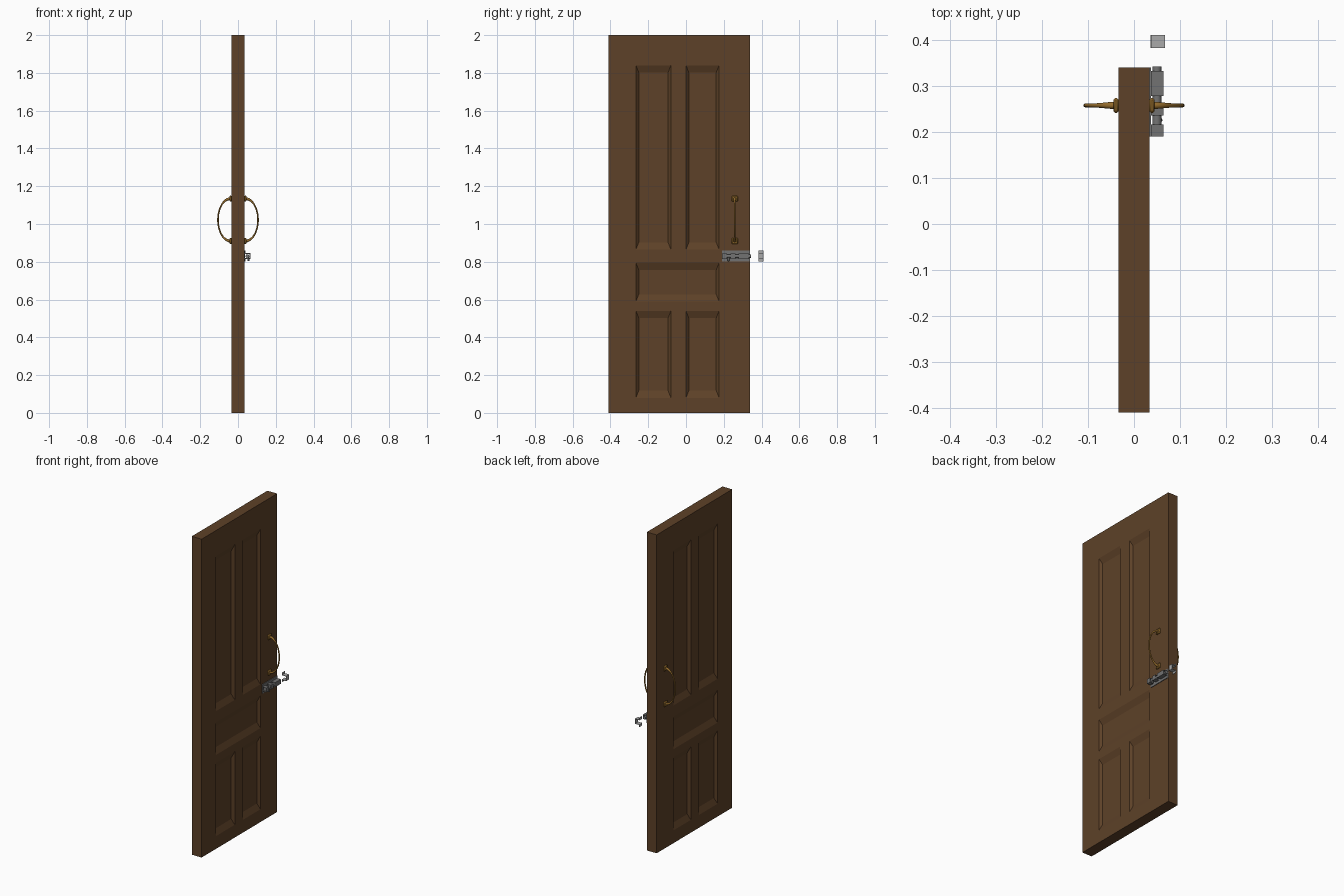
import bpy, bmesh, math
from mathutils import Vector, Matrix

if "Cube" in bpy.data.objects:
    bpy.data.objects.remove(bpy.data.objects["Cube"])


def material(name, col):
    m = bpy.data.materials.new(name)
    m.diffuse_color = (*col, 1)
    m.use_nodes = True
    m.node_tree.nodes["Principled BSDF"].inputs["Base Color"].default_value = m.diffuse_color
    return m


WOOD = material("wood", (0.11, 0.053, 0.021))
BRASS = material("brass", (0.30, 0.15, 0.025))
STEEL = material("steel", (0.17, 0.17, 0.17))
LIGHT = material("light_steel", (0.40, 0.40, 0.40))


def finish(bm, name, mat, smooth=False):
    bmesh.ops.recalc_face_normals(bm, faces=bm.faces)
    me = bpy.data.meshes.new(name)
    bm.to_mesh(me)
    bm.free()
    ob = bpy.data.objects.new(name, me)
    bpy.context.collection.objects.link(ob)
    if mat:
        me.materials.append(mat)
    bpy.ops.object.select_all(action='DESELECT')
    bpy.context.view_layer.objects.active = ob
    ob.select_set(True)
    if smooth:
        bpy.ops.object.shade_smooth_by_angle(angle=math.radians(40))
    return ob


def add_box(bm, x0, x1, y0, y1, z0, z1, bevel=0):
    r = bmesh.ops.create_cube(bm, size=1)
    for v in r["verts"]:
        v.co = ((x0 + x1) / 2 + v.co.x * (x1 - x0),
                (y0 + y1) / 2 + v.co.y * (y1 - y0),
                (z0 + z1) / 2 + v.co.z * (z1 - z0))
    if bevel:
        edges = list({e for v in r["verts"] for e in v.link_edges})
        bmesh.ops.bevel(bm, geom=edges, offset=bevel, segments=1, affect='EDGES')


def add_rod(bm, a, b, r, n=20):
    a, b = Vector(a), Vector(b)
    rot = Vector((0, 0, 1)).rotation_difference(b - a).to_matrix().to_4x4()
    bmesh.ops.create_cone(bm, cap_ends=True, segments=n, radius1=r, radius2=r,
                          depth=(b - a).length, matrix=Matrix.Translation((a + b) / 2) @ rot)


# Door slab, with sloped panel recesses cut into both faces
X0, X1, DEPTH = -0.034, 0.034, 0.015
PANELS = [(-.265, -.08, .865, 1.84), (0, .175, .865, 1.84), (-.265, .175, .59, .795),
          (-.265, -.08, .08, .54), (0, .175, .08, .54)]
bm = bmesh.new()
add_box(bm, X0, X1, -0.41, 0.34, 0, 2)
door = finish(bm, "door_slab", WOOD)

bm = bmesh.new()
for face, s in ((X1, 1), (X0, -1)):
    for y0, y1, z0, z1 in PANELS:
        dy, dz = 0.015, 0.038
        # two outer loops keep the rim crisp, the last one is the panel floor
        loops = [(face + s * 0.01, 0, 0), (face, 0, 0), (face - s * DEPTH, dy, dz)]
        rings = [[bm.verts.new(p) for p in ((x, y0 + a, z0 + b), (x, y1 - a, z0 + b),
                                            (x, y1 - a, z1 - b), (x, y0 + a, z1 - b))]
                 for x, a, b in loops]
        bm.faces.new(rings[0])
        bm.faces.new(rings[-1])
        for r, q in zip(rings, rings[1:]):
            for i in range(4):
                j = (i + 1) % 4
                bm.faces.new((r[i], r[j], q[j], q[i]))
cutter = finish(bm, "panel_cutter", None)
cutter.hide_render = True
mod = door.modifiers.new("panels", 'BOOLEAN')
mod.operation, mod.solver, mod.object = 'DIFFERENCE', 'EXACT', cutter
bpy.context.view_layer.objects.active = door
bpy.ops.object.modifier_apply(modifier="panels")
bpy.data.objects.remove(cutter)

# Curved pull handles with square mounting blocks, one per face
HY, HZ = 0.258, 1.022
for s, label in ((1, "right"), (-1, "left")):
    bm = bmesh.new()
    n, sides, rings = 28, 12, []
    for i in range(n + 1):
        t = -math.pi / 2 + math.pi * i / n
        c = Vector((s * (0.040 + 0.066 * math.cos(t)), HY, HZ + 0.112 * math.sin(t)))
        tan = Vector((-s * 0.066 * math.sin(t), 0, 0.112 * math.cos(t))).normalized()
        side = tan.cross(Vector((0, 1, 0)))
        r = 0.0042 + 0.0035 * abs(math.sin(t)) ** 8
        rings.append([bm.verts.new(c + r * (math.cos(a) * Vector((0, 1, 0)) + math.sin(a) * side))
                      for a in (2 * math.pi * k / sides for k in range(sides))])
    for p, q in zip(rings, rings[1:]):
        for k in range(sides):
            m = (k + 1) % sides
            bm.faces.new((p[k], p[m], q[m], q[k]))
    bm.faces.new(rings[0])
    bm.faces.new(rings[-1])
    for z in (HZ - 0.112, HZ + 0.112):
        xa, xb = sorted((s * 0.033, s * 0.045))
        add_box(bm, xa, xb, HY - 0.016, HY + 0.016, z - 0.016, z + 0.016, 0.004)
    finish(bm, label + "_handle", BRASS, True)

# Barrel bolt: back plate, sliding rod and guide straps
BX, BZ = 0.050, 0.830


def add_strap(bm, y0, y1, top=0.064, base=0.035, half=0.014, t=0.003):
    for s in (-1, 1):
        za, zb = sorted((BZ + s * half, BZ + s * 0.029))
        add_box(bm, base, base + t, y0, y1, za, zb)
        za, zb = sorted((BZ + s * (half - t), BZ + s * half))
        add_box(bm, base, top, y0, y1, za, zb)
    add_box(bm, top - t, top, y0, y1, BZ - half + t, BZ + half - t)


bm = bmesh.new()
add_box(bm, 0.033, 0.037, 0.19, 0.34, BZ - 0.029, BZ + 0.029)
finish(bm, "bolt_plate", STEEL)

bm = bmesh.new()
for y0, y1 in ((0.19, 0.216), (0.236, 0.262), (0.278, 0.333)):
    add_strap(bm, y0, y1)
finish(bm, "bolt_guides", STEEL)

bm = bmesh.new()
add_rod(bm, (BX, 0.195, BZ), (BX, 0.343, BZ), 0.0098)
finish(bm, "bolt_rod", STEEL, True)

bm = bmesh.new()
add_rod(bm, (BX, 0.226, BZ), (BX + 0.007, 0.226, BZ - 0.026), 0.005, 12)
finish(bm, "bolt_knob", STEEL, True)

# Keeper that receives the rod, fixed beyond the door edge
bm = bmesh.new()
add_strap(bm, 0.383, 0.411, 0.067, 0.036, 0.016)
finish(bm, "bolt_keeper", LIGHT)
